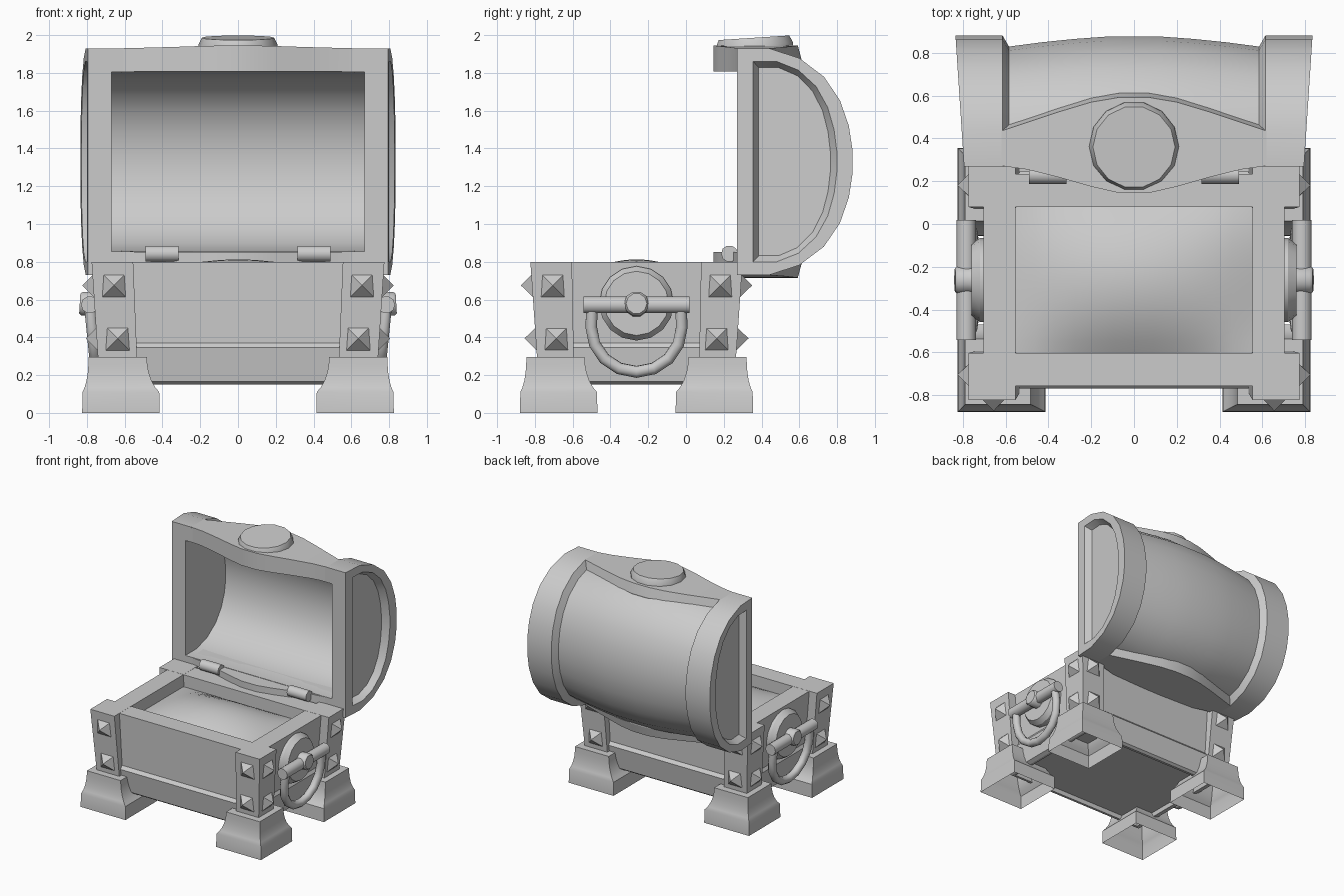
import bpy, bmesh, math
from mathutils import Matrix, Vector

if "Cube" in bpy.data.objects:
    bpy.data.objects.remove(bpy.data.objects["Cube"], do_unlink=True)

GREY = (0.6, 0.6, 0.6, 1.0)
grey = bpy.data.materials.new("plain grey")
grey.use_nodes = True
grey.diffuse_color = GREY
grey.node_tree.nodes["Principled BSDF"].inputs["Base Color"].default_value = GREY

CY = -0.262   # middle of the box in depth
LZ = 1.33     # middle of the lid in height
LY = 0.27     # front plane of the lid
SIDES = (("left", 1), ("right", -1))
ENDS = (("front", -1), ("back", 1))


def finish(obj, angle=30):
    obj.data.materials.clear()
    obj.data.materials.append(grey)
    bpy.ops.object.select_all(action="DESELECT")
    obj.select_set(True)
    bpy.context.view_layer.objects.active = obj
    bpy.ops.object.shade_smooth_by_angle(angle=math.radians(angle))
    return obj


def loft(name, loops, angle=30, open_start=False):
    """Skin a list of closed loops and cap the ends."""
    bm = bmesh.new()
    rings = [[bm.verts.new(p) for p in loop] for loop in loops]
    n = len(rings[0])
    for a, b in zip(rings, rings[1:]):
        for i in range(n):
            j = (i + 1) % n
            bm.faces.new((a[i], a[j], b[j], b[i]))
    if not open_start:
        bm.faces.new(rings[0])
    bm.faces.new(rings[-1])
    bmesh.ops.recalc_face_normals(bm, faces=bm.faces[:])
    mesh = bpy.data.meshes.new(name)
    bm.to_mesh(mesh)
    bm.free()
    obj = bpy.data.objects.new(name, mesh)
    bpy.context.collection.objects.link(obj)
    return finish(obj, angle)


def rect(x0, x1, y0, y1, z):
    return [(x0, y0, z), (x1, y0, z), (x1, y1, z), (x0, y1, z)]


def discs(name, origin, axis, steps, sides, angle=30):
    """Turned part: (distance along axis, radius) steps."""
    rot = Vector(axis).to_track_quat("Z", "Y").to_matrix().to_4x4()
    m = Matrix.Translation(origin) @ rot
    turn = [2 * math.pi * i / sides for i in range(sides)]
    return loft(name, [[m @ Vector((r * math.cos(t), r * math.sin(t), h)) for t in turn]
                       for h, r in steps], angle)


# Box: recessed underside, tapered wall with a ledge, open at the top
box = [(0.185, 0.615, 0.435), (0.15, 0.62, 0.44), (0.15, 0.64, 0.46), (0.165, 0.67, 0.48),
       (0.345, 0.69, 0.508), (0.37, 0.675, 0.485),
       (0.799, 0.705, 0.495), (0.799, 0.555, 0.342), (0.62, 0.555, 0.342)]
loft("chest_box", [rect(-x, x, CY - y, CY + y, z) for z, x, y in box], angle=15)

# Domed filling inside the box
bm = bmesh.new()
bmesh.ops.create_grid(bm, x_segments=12, y_segments=12, size=1)
for v in bm.verts:
    u, w = v.co.x, v.co.y
    v.co = (u * 0.555, CY + w * 0.342, 0.7 + 0.113 * (1 - u * u) * (1 - w * w))
mesh = bpy.data.meshes.new("domed_filling")
bm.to_mesh(mesh)
bm.free()
filling = bpy.data.objects.new("domed_filling", mesh)
bpy.context.collection.objects.link(filling)
finish(filling)

for side, sx in SIDES:
    for end, sy in ENDS:
        tag = f"{end}_{side}"

        # Corner post, leaning outward
        post = [(0.285, 0.534, 0.741, 0.332, 0.526), (0.8, 0.555, 0.775, 0.342, 0.562)]
        loft(f"corner_post_{tag}",
             [rect(sx * a, sx * b, CY + sy * c, CY + sy * d, z) for z, a, b, c, d in post])

        # Foot: hollow flared shell, open underneath
        foot = [(0, 0.205, 0), (0.11, 0.203, 0), (0.135, 0.187, 0.005), (0.17, 0.172, 0.01),
                (0.215, 0.161, 0.014), (0.255, 0.156, 0.016), (0.295, 0.154, 0.017)]
        loops = []
        for z, half, shift in foot:
            fx, fy = sx * (0.62 + shift), CY + sy * (0.412 + shift)
            loops.append(rect(fx - half, fx + half, fy - half, fy + half, z))
        loft(f"foot_{tag}", loops, angle=25, open_start=True)

        # Pyramid studs on both outer faces of the post
        for level, z in (("upper", 0.675), ("lower", 0.394)):
            lean = (0.8 - z) * 0.068
            px, py = 0.775 - lean, 0.562 - lean
            spots = (("end", (sx * (px - 0.11), CY + sy * (py - 0.012), z), (0, sy, 0)),
                     ("side", (sx * (px - 0.012), CY + sy * (py - 0.11), z), (sx, 0, 0)))
            for face, where, axis in spots:
                stud = discs(f"{level}_{face}_stud_{tag}", where, axis,
                             [(0, 0.098), (0.07, 0.001)], 4)
                # turn the diamond base square to the post
                c = Matrix.Translation(where)
                stud.data.transform(c @ Matrix.Rotation(math.pi / 4, 4, axis) @ c.inverted())

    # Side medallion, hub and cross bar
    discs(f"medallion_{side}", (sx * 0.66, CY, 0.58), (sx, 0, 0),
          [(0, 0.197), (0.06, 0.197), (0.1, 0.17)], 16)
    discs(f"handle_hub_{side}", (sx * 0.72, CY, 0.572), (sx, 0, 0.06),
          [(0, 0.066), (0.105, 0.066), (0.118, 0.055)], 10, 40)
    discs(f"handle_bar_{side}", (sx * 0.785, CY - 0.28, 0.572), (0, 1, 0),
          [(0, 0.046), (0.56, 0.046)], 10, 40)

    # Hanging U-shaped handle
    path = [(-0.235, 0.572)]
    path += [(-0.24 * math.cos(math.pi * i / 8), 0.455 - 0.238 * math.sin(math.pi * i / 8))
             for i in range(9)]
    path.append((0.235, 0.572))
    curve = bpy.data.curves.new(f"handle_ring_{side}", "CURVE")
    curve.dimensions = "3D"
    curve.bevel_depth = 0.033
    curve.bevel_resolution = 2
    line = curve.splines.new("POLY")
    line.points.add(len(path) - 1)
    for p, (y, z) in zip(line.points, path):
        p.co = (sx * (0.785 - (0.572 - z) * 0.1), CY + y, z, 1)
    ring = bpy.data.objects.new(f"handle_ring_{side}", curve)
    bpy.context.collection.objects.link(ring)
    bpy.ops.object.select_all(action="DESELECT")
    ring.select_set(True)
    bpy.context.view_layer.objects.active = ring
    bpy.ops.object.convert(target="MESH")
    finish(bpy.context.object, 65)

    # Hinge barrel
    discs(f"hinge_{side}", (sx * 0.315, 0.23, 0.843), (sx, 0, 0),
          [(0, 0.044), (0.175, 0.044)], 10, 40)

# Lid cross-section: half a rounded barrel, as depth and height from the lid centre
upper = [(0, 0.6), (0.17, 0.6), (0.33, 0.548), (0.46, 0.45), (0.545, 0.325),
         (0.592, 0.19), (0.612, 0.06)]
arch = upper + [(y, -z) for y, z in reversed(upper)]


def barrel_loop(x, scale):
    """C-shaped section: outer arch and hollow inner arch."""
    outer = [(x, LY + y * scale, LZ + z * scale) for y, z in arch]
    inner = [(x, LY + y * 0.86, LZ + z * 0.792) for y, z in reversed(arch)]
    return outer + inner


stations = [(-0.69, 1), (-0.615, 1), (-0.585, 0.915), (-0.43, 0.948), (-0.28, 0.973),
            (-0.13, 0.991)]
stations += [(-x, s) for x, s in reversed(stations)]
loft("lid_barrel", [barrel_loop(x, s) for x, s in stations])


# Lid ends: bulging band with a recessed panel
def end_loop(sx, y0, sy, sz, depth, fixed_x=None):
    loop = []
    for y, z in arch:
        d = y0 + y * sy
        x = fixed_x if fixed_x else 0.795 + 0.04 * d / 0.61 - depth
        loop.append((sx * x, LY + d, LZ + z * sz))
    return loop


for side, sx in SIDES:
    loft(f"lid_end_{side}", [end_loop(sx, 0, 1, 1, 0, 0.67), end_loop(sx, 0, 1, 1, 0),
                             end_loop(sx, 0.085, 0.725, 0.885, 0),
                             end_loop(sx, 0.115, 0.62, 0.83, 0.05)])

# Rim plates: widest at the middle, on the top and bottom edge of the lid
half = [(0.62, 0.272, 0.455, 0.6), (0.5, 0.255, 0.495, 0.603), (0.35, 0.218, 0.545, 0.607),
        (0.2, 0.175, 0.59, 0.612), (0.07, 0.145, 0.612, 0.615)]
plan = [(-x, f, b, t) for x, f, b, t in half] + half[::-1]
for edge, sz in (("top", 1), ("bottom", -1)):
    loops = []
    for x, front, back, top in plan:
        section = [(front, 0.478), (front, top), (back - 0.02, top), (back, top - 0.075),
                   (back - 0.01, 0.47), (0.3, 0.478)]
        loops.append([(x, y, LZ + sz * z) for y, z in section])
    loft(f"lid_{edge}_rim_plate", loops, angle=20)

# Round button on the lid
discs("lid_button", (0, 0.364, 1.925), (0, -0.065, 1),
      [(0, 0.21), (0.022, 0.21), (0.061, 0.192)], 14)
